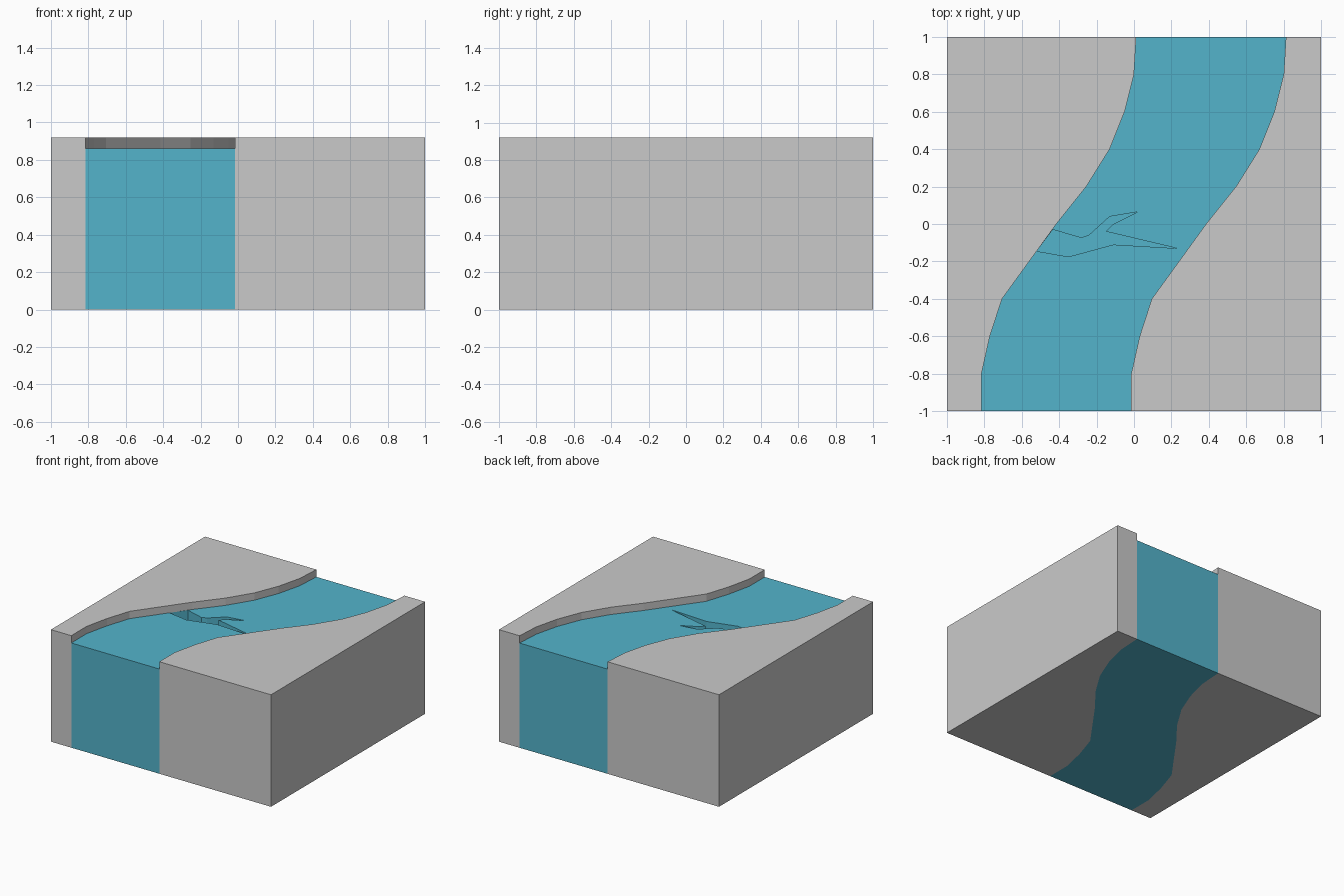
import bpy, bmesh

if "Cube" in bpy.data.objects:
    bpy.data.objects.remove(bpy.data.objects["Cube"])

BANK_TOP, WATER_TOP, NOTCH_FLOOR = 0.92, 0.86, 0.6
RIVER_WIDTH = 0.8


def material(name, rgb):
    m = bpy.data.materials.new(name)
    m.diffuse_color = (*rgb, 1)
    m.use_nodes = True
    m.node_tree.nodes["Principled BSDF"].inputs["Base Color"].default_value = m.diffuse_color
    return m


def prism(name, outline, z0, z1, mat):
    """Extrude a counter-clockwise outline from z0 up to z1."""
    bm = bmesh.new()
    face = bm.faces.new([bm.verts.new((x, y, z0)) for x, y in outline])
    ext = bmesh.ops.extrude_face_region(bm, geom=[face], use_keep_orig=True)
    top = [g for g in ext["geom"] if isinstance(g, bmesh.types.BMVert)]
    bmesh.ops.translate(bm, vec=(0, 0, z1 - z0), verts=top)
    bmesh.ops.recalc_face_normals(bm, faces=bm.faces)
    mesh = bpy.data.meshes.new(name)
    bm.to_mesh(mesh)
    bm.free()
    mesh.materials.append(mat)
    obj = bpy.data.objects.new(name, mesh)
    bpy.context.collection.objects.link(obj)
    return obj


stone = material("stone grey", (0.59, 0.59, 0.59))
blue = material("water blue", (0.087, 0.456, 0.6))

# Winding shoreline, from front to back
shore_x = [-0.815, -0.815, -0.77, -0.705, -0.56, -0.415,
           -0.255, -0.13, -0.05, 0.0, 0.012]
left = [(x, -1 + 0.2 * i) for i, x in enumerate(shore_x)]
right = [(x + RIVER_WIDTH, y) for x, y in left]

# Banks either side of the river
prism("left_bank", [(-1, -1)] + left + [(-1, 1)], 0, BANK_TOP, stone)
prism("right_bank", [(1, 1)] + right[::-1] + [(1, -1)], 0, BANK_TOP, stone)

# River water
water = prism("river_water", right + left[::-1], 0, WATER_TOP, blue)

# Jagged notch sunk into the water beside the left bank
notch = [(-0.52, -0.145), (-0.35, -0.175), (-0.11, -0.11), (0.23, -0.13),
         (-0.15, -0.04), (-0.11, 0.0), (0.02, 0.065), (-0.13, 0.04),
         (-0.24, -0.06), (-0.28, -0.075), (-0.434, -0.03)]
cutter = prism("notch_cutter", notch, NOTCH_FLOOR, 1.0, blue)
cutter.hide_render = True
mod = water.modifiers.new("notch", 'BOOLEAN')
mod.operation = 'DIFFERENCE'
mod.solver = 'EXACT'
mod.object = cutter
bpy.context.view_layer.objects.active = water
bpy.ops.object.modifier_apply(modifier=mod.name)
bpy.data.objects.remove(cutter)
